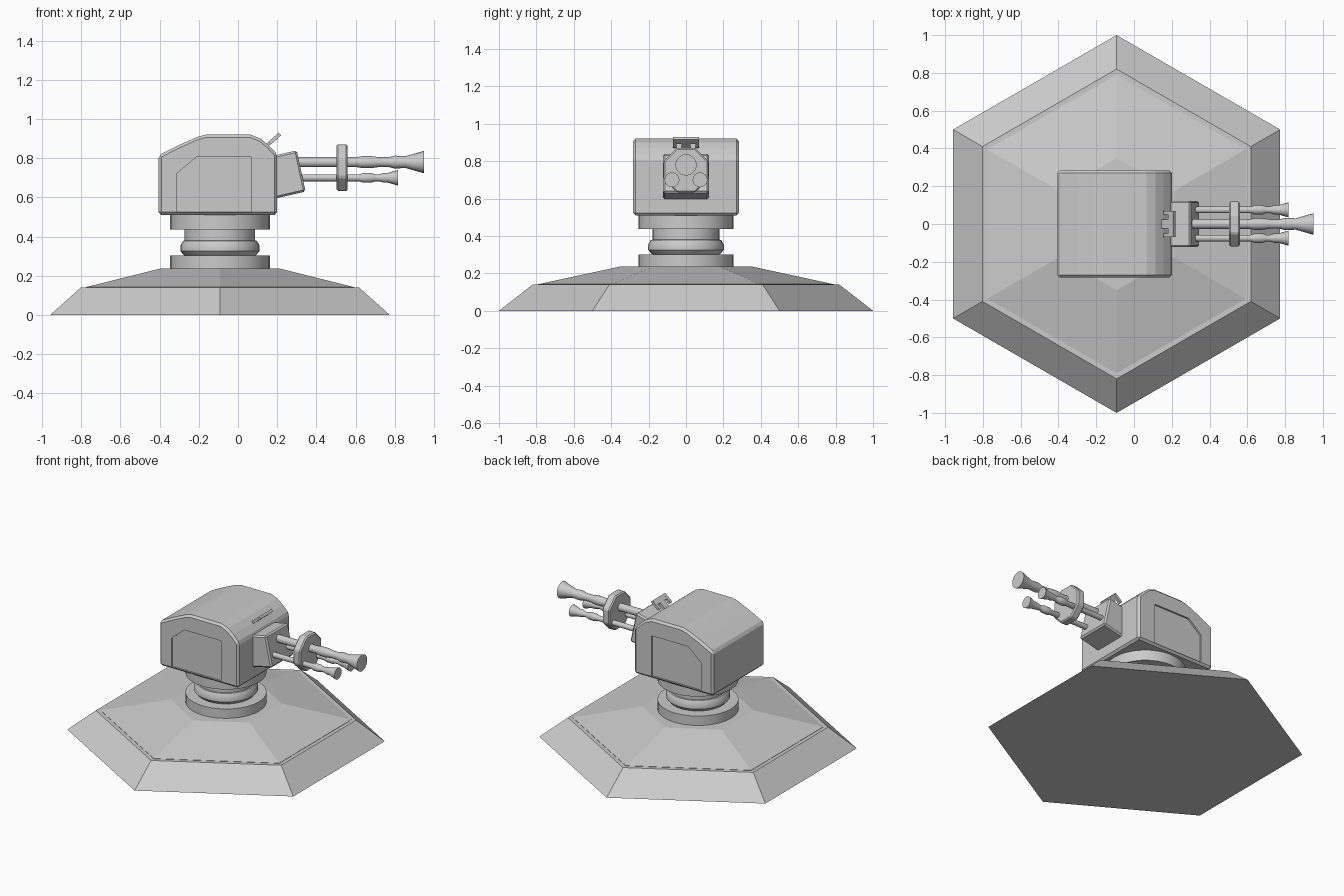
import bpy, bmesh, math
from mathutils import Vector

if "Cube" in bpy.data.objects:
    bpy.data.objects.remove(bpy.data.objects["Cube"])

CX = -0.092  # axis of base and neck

grey = bpy.data.materials.new("turret grey")
grey.diffuse_color = (0.6, 0.6, 0.6, 1)
grey.use_nodes = True
grey.node_tree.nodes["Principled BSDF"].inputs["Base Color"].default_value = grey.diffuse_color


def finish(bm, name, smooth=None, bevel=0):
    bmesh.ops.recalc_face_normals(bm, faces=bm.faces)
    me = bpy.data.meshes.new(name)
    bm.to_mesh(me)
    bm.free()
    ob = bpy.data.objects.new(name, me)
    bpy.context.collection.objects.link(ob)
    me.materials.append(grey)
    if smooth:
        bpy.ops.object.select_all(action='DESELECT')
        ob.select_set(True)
        bpy.context.view_layer.objects.active = ob
        bpy.ops.object.shade_smooth_by_angle(angle=math.radians(smooth))
    if bevel:
        m = ob.modifiers.new("bevel", 'BEVEL')
        m.width, m.segments = bevel, 1
        m.limit_method, m.angle_limit = 'ANGLE', math.radians(40)
    return ob


def lathe(name, profile, origin, axis='Z', sides=32, turn=0.0, smooth=35, bevel=0):
    """Capped solid of revolution; profile holds (radius, distance along axis)."""
    bm = bmesh.new()
    rings = []
    for r, h in profile:
        ring = []
        for i in range(sides):
            a = turn + 2 * math.pi * i / sides
            u, v = r * math.cos(a), r * math.sin(a)
            p = Vector((u, v, h)) if axis == 'Z' else Vector((h, u, v))
            ring.append(bm.verts.new(p + Vector(origin)))
        rings.append(ring)
    for a, b in zip(rings, rings[1:]):
        for i in range(sides):
            j = (i + 1) % sides
            bm.faces.new((a[i], a[j], b[j], b[i]))
    bm.faces.new(rings[0])
    bm.faces.new(rings[-1])
    return finish(bm, name, smooth, bevel)


def prism(name, outline, y0, y1, smooth=None, bevel=0):
    """Side outline in x,z extruded between two y values."""
    bm = bmesh.new()
    f = bm.faces.new([bm.verts.new((x, y0, z)) for x, z in outline])
    ext = bmesh.ops.extrude_face_region(bm, geom=[f])
    bmesh.ops.translate(bm, vec=(0, y1 - y0, 0),
                        verts=[g for g in ext['geom'] if isinstance(g, bmesh.types.BMVert)])
    return finish(bm, name, smooth, bevel)


# Hexagonal base: skirt and shallow upper pyramid
lathe("base_skirt", [(1.0, 0), (0.82, 0.14)], (CX, 0, 0), sides=6, turn=math.pi / 6, smooth=None)
lathe("base_top", [(0.79, 0.13), (0.79, 0.142), (0.35, 0.237)], (CX, 0, 0), sides=6,
      turn=math.pi / 6, smooth=None)

# Swivel neck with ring bulge
lathe("neck", [(0.255, 0.23), (0.255, 0.302), (0.18, 0.302), (0.185, 0.306), (0.202, 0.325),
               (0.202, 0.355), (0.188, 0.378), (0.18, 0.38), (0.18, 0.437), (0.255, 0.437),
               (0.255, 0.52)], (CX, 0, 0))

# Turret housing with recessed side panels
body = prism("turret_body", [(-0.405, 0.51), (0.2, 0.51), (0.2, 0.82), (0.155, 0.868),
                             (0.115, 0.9), (0.065, 0.92), (-0.165, 0.92), (-0.21, 0.908),
                             (-0.3, 0.868), (-0.405, 0.815)], -0.284, 0.284, bevel=0.014)
panel = [(-0.312, 0.525), (-0.312, 0.722), (-0.212, 0.806), (0.067, 0.806), (0.067, 0.525)]
for side, s in (("front", -1), ("back", 1)):
    cutter = prism(side + "_panel_cutter", panel, s * 0.272, s * 0.35)
    cutter.hide_render = True
    cutter.hide_viewport = True
    m = body.modifiers.new("panel", 'BOOLEAN')
    m.operation, m.solver, m.object = 'DIFFERENCE', 'EXACT', cutter

# Tilted gun mount
prism("gun_mount", [(0.15, 0.805), (0.3, 0.84), (0.345, 0.63), (0.15, 0.585)],
      -0.123, 0.123, bevel=0.01)

# Sight: tilted stem and cross bar
prism("sight_stem", [(0.125, 0.855), (0.135, 0.842), (0.2, 0.9), (0.19, 0.914)], -0.024, 0.024)
prism("sight_bar", [(0.155, 0.884), (0.167, 0.87), (0.22, 0.916), (0.208, 0.93)], -0.07, -0.05)
prism("sight_bar_right", [(0.155, 0.884), (0.167, 0.87), (0.22, 0.916), (0.208, 0.93)], 0.05, 0.07)
prism("sight_bar_top", [(0.18, 0.905), (0.192, 0.891), (0.22, 0.916), (0.208, 0.93)], -0.05, 0.05)

# Main barrel, two small barrels, and the collar that joins them
lathe("main_barrel", [(0.026, 0.28), (0.026, 0.61), (0.031, 0.64), (0.031, 0.68), (0.025, 0.72),
                      (0.025, 0.77), (0.033, 0.8), (0.03, 0.855), (0.057, 0.95)],
      (0, 0, 0.78), 'X', 20)
for side, y in (("front", -0.075), ("back", 0.075)):
    lathe(side + "_small_barrel", [(0.018, 0.28), (0.018, 0.62), (0.025, 0.64), (0.025, 0.68),
                                   (0.018, 0.7), (0.018, 0.72), (0.025, 0.745), (0.025, 0.765),
                                   (0.04, 0.818)], (0, y, 0.7), 'X', 16)
lathe("barrel_collar", [(0.129, 0.503), (0.129, 0.56)], (0, 0, 0.752), 'X', 8,
      turn=math.pi / 8, smooth=None, bevel=0.008)
